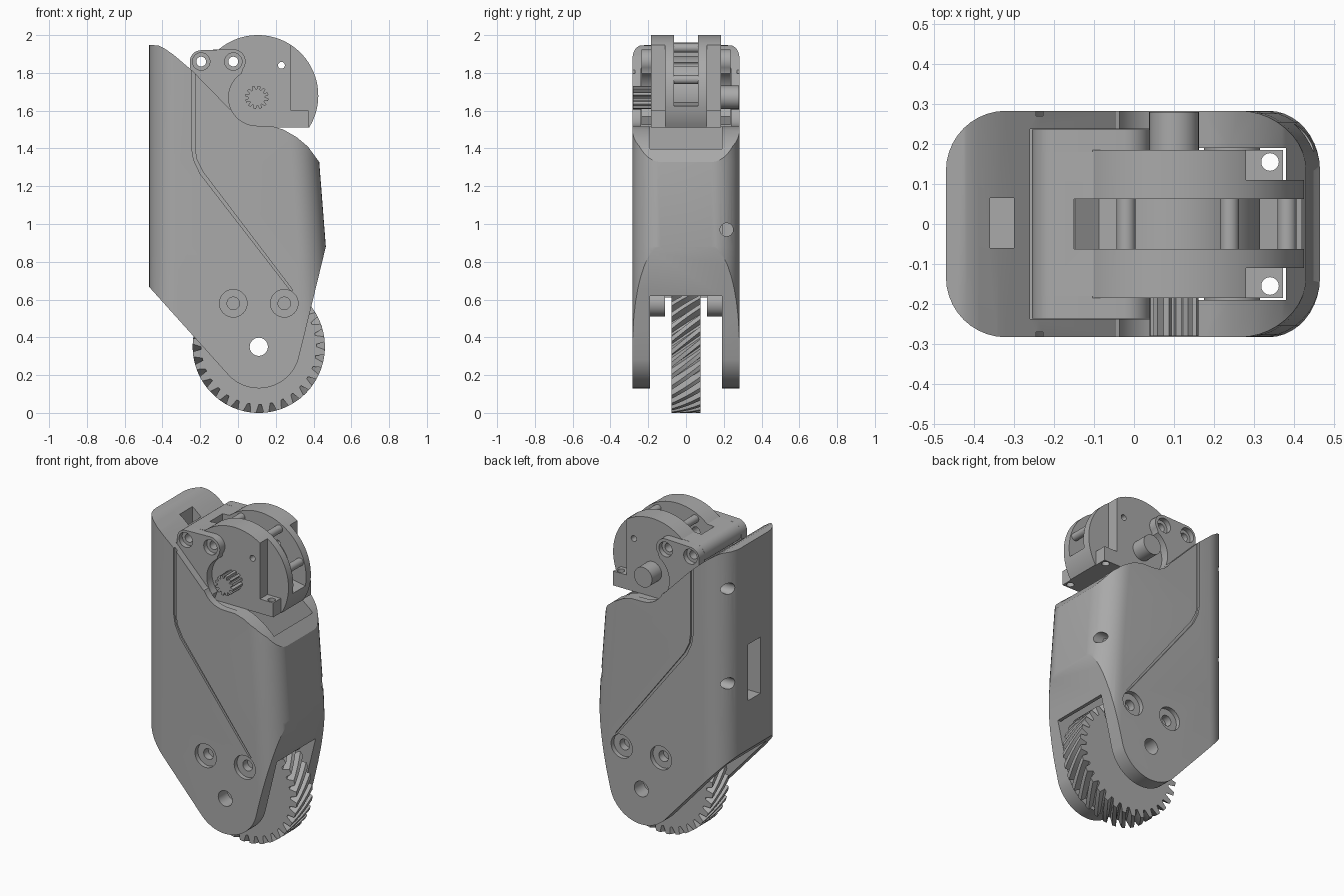
import bpy, bmesh
from math import sin, cos, pi, radians

cube = bpy.data.objects.get("Cube")
if cube:
    bpy.data.objects.remove(cube)

grey = bpy.data.materials.new("machined_grey")
grey.use_nodes = True
grey.diffuse_color = (0.4, 0.4, 0.4, 1)
grey.node_tree.nodes["Principled BSDF"].inputs["Base Color"].default_value = (0.4, 0.4, 0.4, 1)


def loft(name, rings):
    """Skin a stack of equal rings of 3D points and cap both ends."""
    bm = bmesh.new()
    loops = [[bm.verts.new(p) for p in ring] for ring in rings]
    n = len(loops[0])
    for a, b in zip(loops, loops[1:]):
        for i in range(n):
            j = (i + 1) % n
            bm.faces.new((a[i], a[j], b[j], b[i]))
    bm.faces.new(loops[0])
    bm.faces.new(loops[-1])
    bmesh.ops.recalc_face_normals(bm, faces=bm.faces)
    mesh = bpy.data.meshes.new(name)
    bm.to_mesh(mesh)
    bm.free()
    mesh.materials.append(grey)
    obj = bpy.data.objects.new(name, mesh)
    bpy.context.collection.objects.link(obj)
    return obj


def prism(name, pts, y0, y1):
    return loft(name, [[(x, y, z) for x, z in pts] for y in (y0, y1)])


def box(name, x0, x1, y0, y1, z0, z1):
    return prism(name, [(x0, z0), (x1, z0), (x1, z1), (x0, z1)], y0, y1)


def arc(cx, cz, r, a0, a1, n):
    steps = [radians(a0 + (a1 - a0) * i / n) for i in range(n + 1)]
    return [(cx + r * cos(a), cz + r * sin(a)) for a in steps]


def circle(cx, cz, r, n=40):
    return arc(cx, cz, r, 0, 360, n)[:-1]


def disc(name, c, r, y0, y1):
    return prism(name, circle(c[0], c[1], r), y0, y1)


def boolean(obj, tool, op="DIFFERENCE"):
    mod = obj.modifiers.new("bool", "BOOLEAN")
    mod.operation, mod.object, mod.solver = op, tool, "EXACT"
    bpy.context.view_layer.update()
    deps = bpy.context.evaluated_depsgraph_get()
    mesh = bpy.data.meshes.new_from_object(obj.evaluated_get(deps))
    obj.modifiers.clear()
    obj.data = mesh
    bpy.data.objects.remove(tool)


AXLE, SHAFT = (0.11, 0.35), (0.1, 1.67)
BOLTS = [(-0.025, 0.58), (0.245, 0.58)]
BOSSES = [(-0.195, 1.86), (-0.025, 1.86)]


# Housing: rounded column that tapers at +x, trimmed to its side outline
def plan(z, x1, x0=-0.47, w=0.283, r=0.15):
    corners = [(x1 - r, w - r, 0), (x0 + r, w - r, 90), (x0 + r, r - w, 180), (x1 - r, r - w, 270)]
    return [(x, y, z) for cx, cy, a in corners for x, y in arc(cx, cy, r, a, a + 90, 10)]


housing = loft("housing", [plan(0, 0.5), plan(0.88, 0.465), plan(1.33, 0.43), plan(2, 0.36)])
outline = ([(-0.5, 0.70), (-0.5, 1.95), (-0.42, 1.945), (-0.39, 1.93), (-0.34, 1.895), (-0.24, 1.81), (-0.045, 1.61)]
           + arc(0.1, 1.67, 0.15, 205, 270, 8)
           + [(0.18, 1.518), (0.24, 1.5), (0.31, 1.46), (0.37, 1.41), (0.425, 1.335), (0.52, 1.2), (0.52, 0.88),
              (0.465, 0.88), (0.38, 0.53)]
           + arc(0.11, 0.35, 0.22, -18, -135, 18))
boolean(housing, prism("outline", outline, -0.4, 0.4), "INTERSECT")
boolean(housing, box("cavity", -0.25, 0.38, -0.19, 0.19, 0, 2.1))
boolean(housing, box("fork_gap", -0.42, 0.6, -0.19, 0.19, -0.1, 0.62))
boolean(housing, box("head_pocket", -0.26, 0.2, -0.238, 0.238, 1.515, 2.1))
boolean(housing, box("rear_window", -0.5, -0.2, -0.06, 0.06, 0.97, 1.32))
boolean(housing, box("top_slot", -0.36, -0.30, -0.06, 0.065, 1.5, 2.1))

# Drilled access holes along x on one side
for x0, x1, z in ((0.3, 0.6, 0.97), (-0.6, -0.3, 1.13), (-0.6, -0.3, 1.72)):
    ring = circle(0.215, z, 0.035, 24)
    boolean(housing, loft("drill", [[(x, y, zz) for y, zz in ring] for x in (x0, x1)]))

# Panel groove, counterbored bolt holes and axle hole on both cheeks
groove = [(-0.245, 1.9), (-0.245, 1.40), (-0.235, 1.34), (-0.2, 1.265), (0.28, 0.645),
          (0.29, 0.65), (-0.185, 1.275), (-0.22, 1.345), (-0.228, 1.40), (-0.228, 1.9)]
for s in (-1, 1):
    boolean(housing, prism("groove", groove, s * 0.27, s * 0.3))
    for bolt in BOLTS:
        boolean(housing, disc("counterbore", bolt, 0.073, s * 0.255, s * 0.3))
        boolean(housing, disc("bore", bolt, 0.033, s * 0.21, s * 0.26))
boolean(housing, disc("axle_hole", AXLE, 0.048, -0.4, 0.4))

parts = [housing]

# Helical gear
TEETH, WIDTH, TWIST = 32, 0.078, 0.36


def gear_ring(y, turn):
    pts = []
    for t in range(TEETH):
        for off, r in ((0.0, 0.305), (0.22, 0.305), (0.38, 0.35), (0.78, 0.35)):
            a = 2 * pi * (t + off) / TEETH + turn
            pts.append((AXLE[0] + r * cos(a), y, AXLE[1] + r * sin(a)))
    return pts


gear = loft("helical_gear", [gear_ring(WIDTH * (k / 4 - 1), TWIST * k / 8) for k in range(9)])
boolean(gear, disc("gear_bore", AXLE, 0.048, -0.3, 0.3))
parts.append(gear)

# Bolt spacers inside the fork
for s in (-1, 1):
    for i, bolt in enumerate(BOLTS):
        parts.append(disc("bolt_spacer_%d" % i, bolt, 0.07, s * 0.11, s * 0.2))

# Pivoting head: rounded block with flat base
head = prism("pivot_head", arc(0.105, 1.68, 0.32, -32, 212, 70), -0.185, 0.185)
bars = [(116, 0.285), (62, 0.285), (17, 0.29)]
slot = prism("rim_slot", arc(0.105, 1.68, 0.42, -10, 142, 40) + arc(0.105, 1.68, 0.21, 142, -10, 40), -0.063, 0.063)
for angle, r in bars:
    a = radians(angle)
    boolean(slot, disc("bar", (0.105 + r * cos(a), 1.68 + r * sin(a)), 0.024, -0.1, 0.1))
boolean(head, slot)
for s in (-1, 1):
    boolean(head, box("side_notch", 0.28, 0.6, s * 0.11, s * 0.3, 1.6, 2.1))
    boolean(head, box("foot_trim", 0.372, 0.6, s * 0.11, s * 0.3, 1.4, 2.1))
    ring = circle(0.34, s * 0.155, 0.022, 24)
    boolean(head, loft("foot_hole", [[(x, y, z) for x, y in ring] for z in (1.4, 1.7)]))
boolean(head, disc("pin_hole", (0.23, 1.84), 0.018, -0.3, 0.3))
parts.append(head)

# Link bar and side arms that carry the head
link = prism("link_bar", arc(-0.195, 1.86, 0.06, 105, 270, 14)
             + [(0.0, 1.7), (0.05, 1.9), (0.0, 1.96), (-0.09, 1.925)], -0.18, 0.18)
boolean(link, box("link_slot", -0.15, 0.1, -0.063, 0.063, 1.83, 2.1))
arm_shape = (arc(-0.195, 1.86, 0.06, 180, 90, 8) + arc(-0.025, 1.86, 0.065, 90, -40, 12)
             + arc(0.1, 1.67, 0.15, 122, 222, 14) + [(-0.03, 1.525), (-0.255, 1.525)])
arms = [prism("side_arm", arm_shape, s * 0.18, s * 0.236) for s in (-1, 1)]
for boss in BOSSES:
    for obj in [link, head] + arms:
        boolean(obj, disc("boss_hole", boss, 0.026, -0.3, 0.3))
    for s, arm in zip((-1, 1), arms):
        boolean(arm, disc("boss_counterbore", boss, 0.046, s * 0.205, s * 0.3))
parts += [link] + arms

# Output shafts: splined at the front, plain at the back
spline = []
for t in range(12):
    for off, r in ((0, 0.044), (0.25, 0.044), (0.4, 0.062), (0.85, 0.062)):
        a = 2 * pi * (t + off) / 12
        spline.append((SHAFT[0] + r * cos(a), SHAFT[1] + r * sin(a)))
parts.append(prism("splined_shaft", spline, -0.28, -0.17))
parts.append(disc("plain_shaft", SHAFT, 0.062, 0.17, 0.28))

# Smooth curved faces, keep the edges crisp
bpy.ops.object.select_all(action="DESELECT")
for obj in parts:
    obj.select_set(True)
bpy.context.view_layer.objects.active = housing
bpy.ops.object.shade_smooth_by_angle(angle=radians(25))
